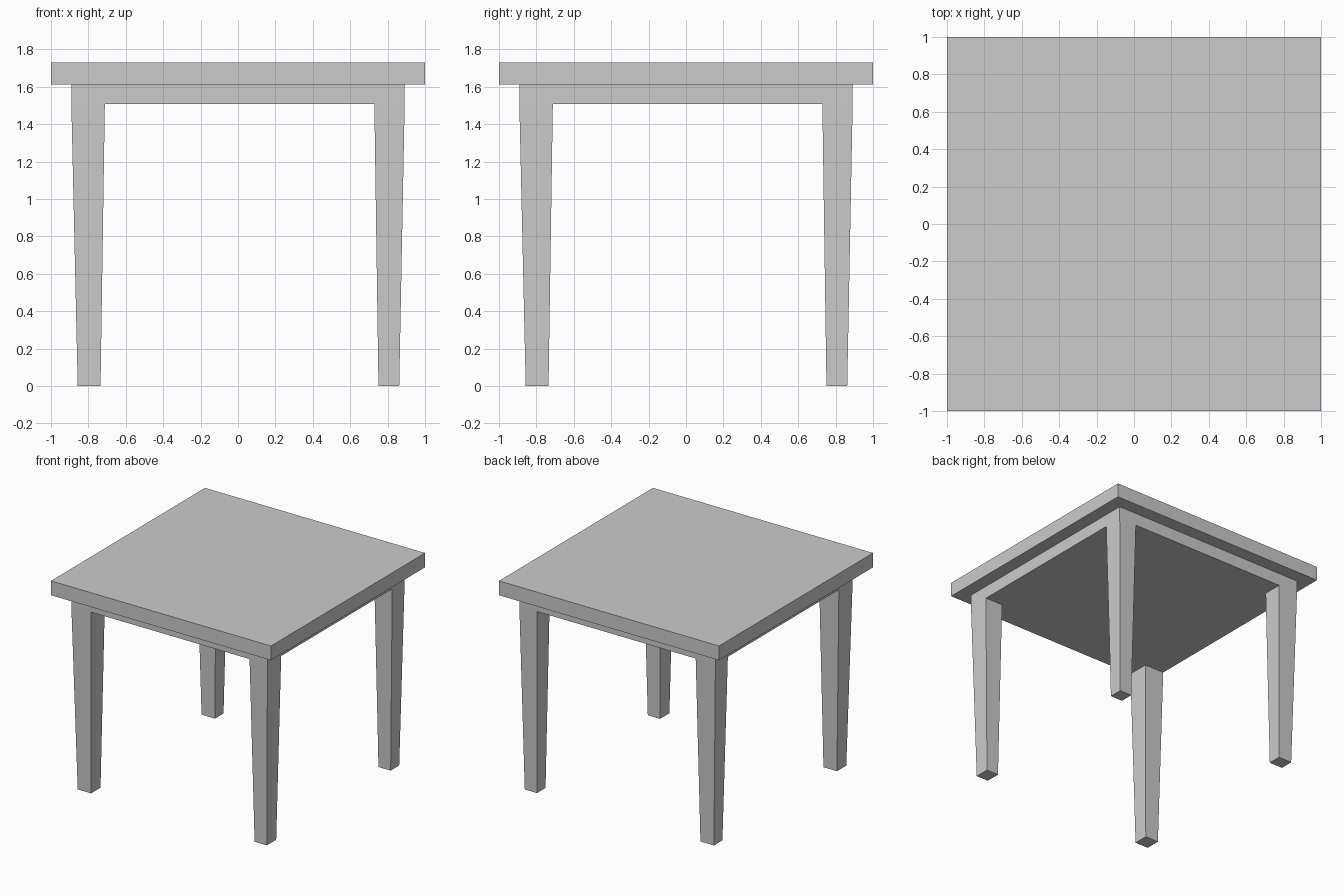
import bpy, bmesh
from mathutils import Matrix, Vector

if "Cube" in bpy.data.objects:
    bpy.data.objects.remove(bpy.data.objects["Cube"])

TOP, UNDER, APRON = 1.73, 1.612, 1.508


def box(bm, half, z0, z1):
    m = Matrix.Translation((0, 0, (z0 + z1) / 2)) @ Matrix.Diagonal((half * 2, half * 2, z1 - z0, 1))
    bmesh.ops.create_cube(bm, size=1, matrix=m)


def finish(bm, name):
    bmesh.ops.recalc_face_normals(bm, faces=bm.faces)
    mesh = bpy.data.meshes.new(name)
    bm.to_mesh(mesh)
    bm.free()
    ob = bpy.data.objects.new(name, mesh)
    bpy.context.collection.objects.link(ob)
    return ob


# Table top slab
bm = bmesh.new()
box(bm, 1.0, UNDER, TOP)
finish(bm, "table_top")

# Solid apron block, cut into a grid so its corners can become legs
OUTER, INNER_NEG, INNER_POS = 0.891, -0.712, 0.729
bm = bmesh.new()
box(bm, OUTER, APRON, UNDER)
for axis in ((1, 0, 0), (0, 1, 0)):
    for d in (INNER_NEG, INNER_POS):
        bmesh.ops.bisect_plane(bm, geom=bm.verts[:] + bm.edges[:] + bm.faces[:],
                               plane_co=Vector(axis) * d, plane_no=axis)

# Tapered legs extruded from the four bottom corners
bm.normal_update()
corners = []
for f in bm.faces:
    c = f.calc_center_median()
    if f.normal.z < -0.9 and abs(c.x) > 0.7 and abs(c.y) > 0.7:
        corners.append(f)


def taper(v):
    if v < 0:
        return -0.857 if v < -0.8 else -0.735
    return 0.862 if v > 0.8 else 0.751


for f in bmesh.ops.extrude_discrete_faces(bm, faces=corners)["faces"]:
    for v in f.verts:
        v.co = (taper(v.co.x), taper(v.co.y), 0)
finish(bm, "apron_and_legs")
